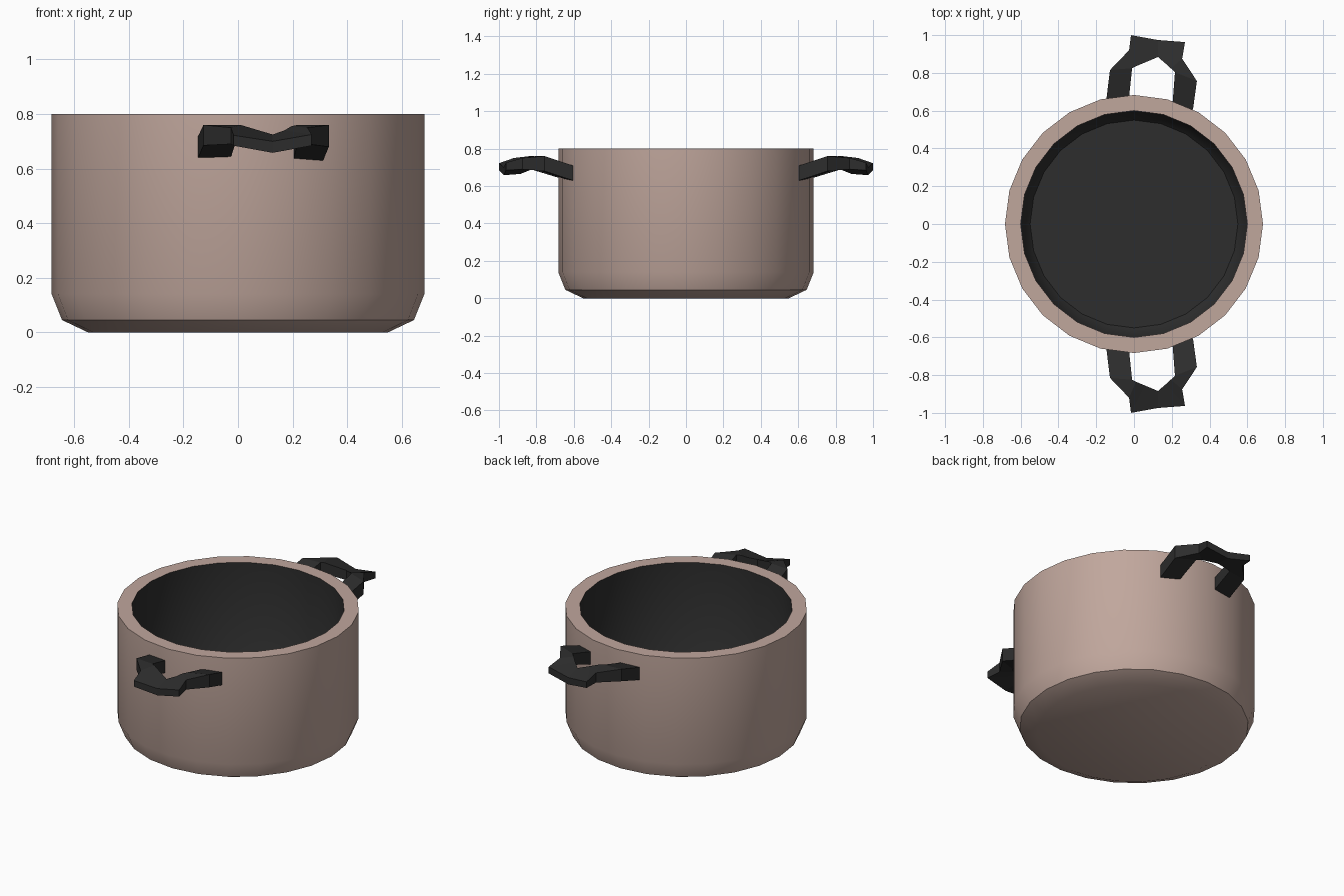
import bpy, bmesh, math

if "Cube" in bpy.data.objects:
    bpy.data.objects.remove(bpy.data.objects["Cube"])


def material(name, rgb):
    m = bpy.data.materials.new(name)
    m.diffuse_color = (*rgb, 1)
    m.use_nodes = True
    m.node_tree.nodes["Principled BSDF"].inputs["Base Color"].default_value = m.diffuse_color
    return m


TAN = material("tan enamel", (0.53, 0.385, 0.335))
BLACK = material("charcoal black", (0.026, 0.026, 0.026))


def finish(bm, name, mats, angle=None):
    bmesh.ops.recalc_face_normals(bm, faces=bm.faces)
    me = bpy.data.meshes.new(name)
    bm.to_mesh(me)
    bm.free()
    for m in mats:
        me.materials.append(m)
    ob = bpy.data.objects.new(name, me)
    bpy.context.collection.objects.link(ob)
    if angle:
        bpy.context.view_layer.objects.active = ob
        ob.select_set(True)
        bpy.ops.object.shade_smooth_by_angle(angle=math.radians(angle))
        ob.select_set(False)
    return ob


# Pot: lathed closed profile, dark from the inner rim edge inwards
SIDES = 24
profile = [(0.55, 0.0), (0.645, 0.045), (0.683, 0.14), (0.683, 0.8),
           (0.6, 0.8), (0.6, 0.14), (0.55, 0.08)]
bm = bmesh.new()
rings = [[bm.verts.new((r * math.cos(2 * math.pi * i / SIDES),
                        r * math.sin(2 * math.pi * i / SIDES), z))
          for i in range(SIDES)] for r, z in profile]
for k in range(len(rings) - 1):
    for i in range(SIDES):
        j = (i + 1) % SIDES
        f = bm.faces.new((rings[k][i], rings[k][j], rings[k + 1][j], rings[k + 1][i]))
        f.material_index = 1 if k >= 4 else 0
bm.faces.new(rings[0])
bm.faces.new(rings[-1]).material_index = 1
finish(bm, "pot_body", [TAN, BLACK], 40)

# Handle sections: inner (x, y, bottom, top), outer (x, y, bottom, top)
sections = [
    ((-0.03, 0.635, 0.63, 0.71), (-0.15, 0.63, 0.63, 0.71)),
    ((-0.01, 0.825, 0.69, 0.76), (-0.127, 0.815, 0.685, 0.76)),
    ((0.01, 0.835, 0.69, 0.76), (-0.026, 0.92, 0.69, 0.75)),
    ((0.06, 0.856, 0.68, 0.745), (-0.016, 1.0, 0.684, 0.722)),
    ((0.127, 0.884, 0.665, 0.725), (0.127, 0.974, 0.658, 0.70)),
    ((0.17, 0.847, 0.68, 0.74), (0.27, 0.963, 0.684, 0.725)),
    ((0.195, 0.824, 0.69, 0.755), (0.255, 0.875, 0.69, 0.75)),
    ((0.217, 0.804, 0.69, 0.76), (0.333, 0.757, 0.68, 0.76)),
    ((0.203, 0.625, 0.63, 0.71), (0.312, 0.605, 0.63, 0.71)),
]


def handle(name, side):
    bm = bmesh.new()
    loops = []
    for a, b in sections:
        corners = [(a, 2), (b, 2), (b, 3), (a, 3)]
        loops.append([bm.verts.new((p[0], side * p[1], p[k])) for p, k in corners])
    for u, v in zip(loops, loops[1:]):
        for i in range(4):
            j = (i + 1) % 4
            bm.faces.new((u[i], u[j], v[j], v[i]))
    bm.faces.new(loops[0])
    bm.faces.new(loops[-1])
    finish(bm, name, [BLACK])


handle("back_handle", 1)
handle("front_handle", -1)
